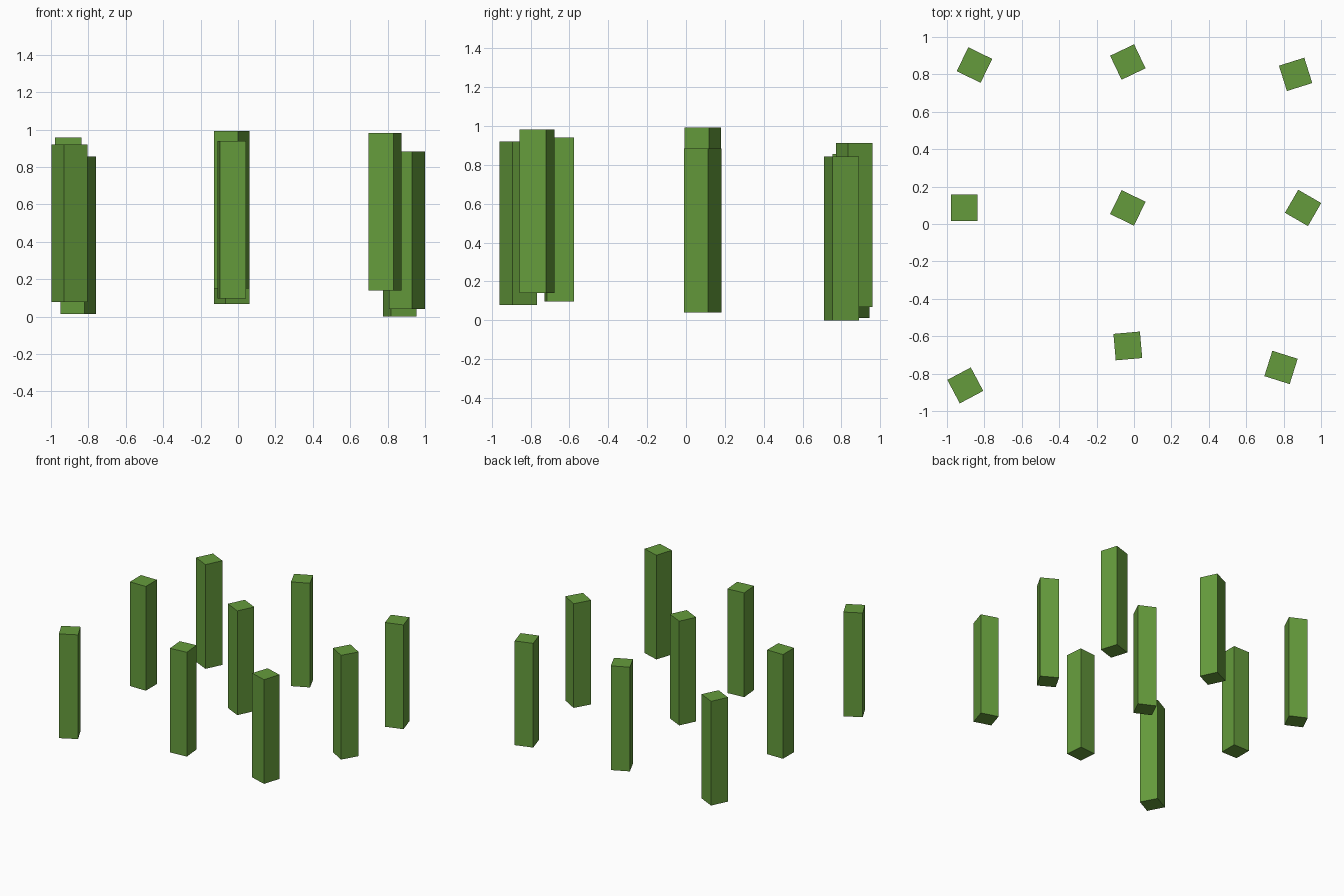
import bpy
from math import radians

if "Cube" in bpy.data.objects:
    bpy.data.objects.remove(bpy.data.objects["Cube"])

WIDTH, HEIGHT = 0.142, 0.843

green = bpy.data.materials.new("green")
green.diffuse_color = (0.13, 0.33, 0.045, 1)
green.use_nodes = True
green.node_tree.nodes["Principled BSDF"].inputs["Base Color"].default_value = green.diffuse_color


def post(name, x, y, bottom, angle):
    bpy.ops.mesh.primitive_cube_add(
        size=1, location=(x, y, bottom + HEIGHT / 2), rotation=(0, 0, radians(angle)))
    ob = bpy.context.object
    ob.name = name
    ob.scale = (WIDTH, WIDTH, HEIGHT)
    ob.data.materials.append(green)


# Loose three-by-three grid of square posts: x, y, bottom height, turn
posts = {
    "post_front_left": (-0.902, -0.863, 0.078, 28),
    "post_front_middle": (-0.033, -0.652, 0.097, 5),
    "post_front_right": (0.786, -0.767, 0.14, -17.5),
    "post_middle_left": (-0.907, 0.086, 0.115, 0),
    "post_centre": (-0.033, 0.086, 0.15, -26),
    "post_middle_right": (0.904, 0.086, 0.04, -30),
    "post_back_left": (-0.853, 0.85, 0.013, -26),
    "post_back_middle": (-0.033, 0.866, 0.069, 25.5),
    "post_back_right": (0.864, 0.80, 0.0, 17.5),
}
for name, (x, y, bottom, angle) in posts.items():
    post(name, x, y, bottom, angle)
